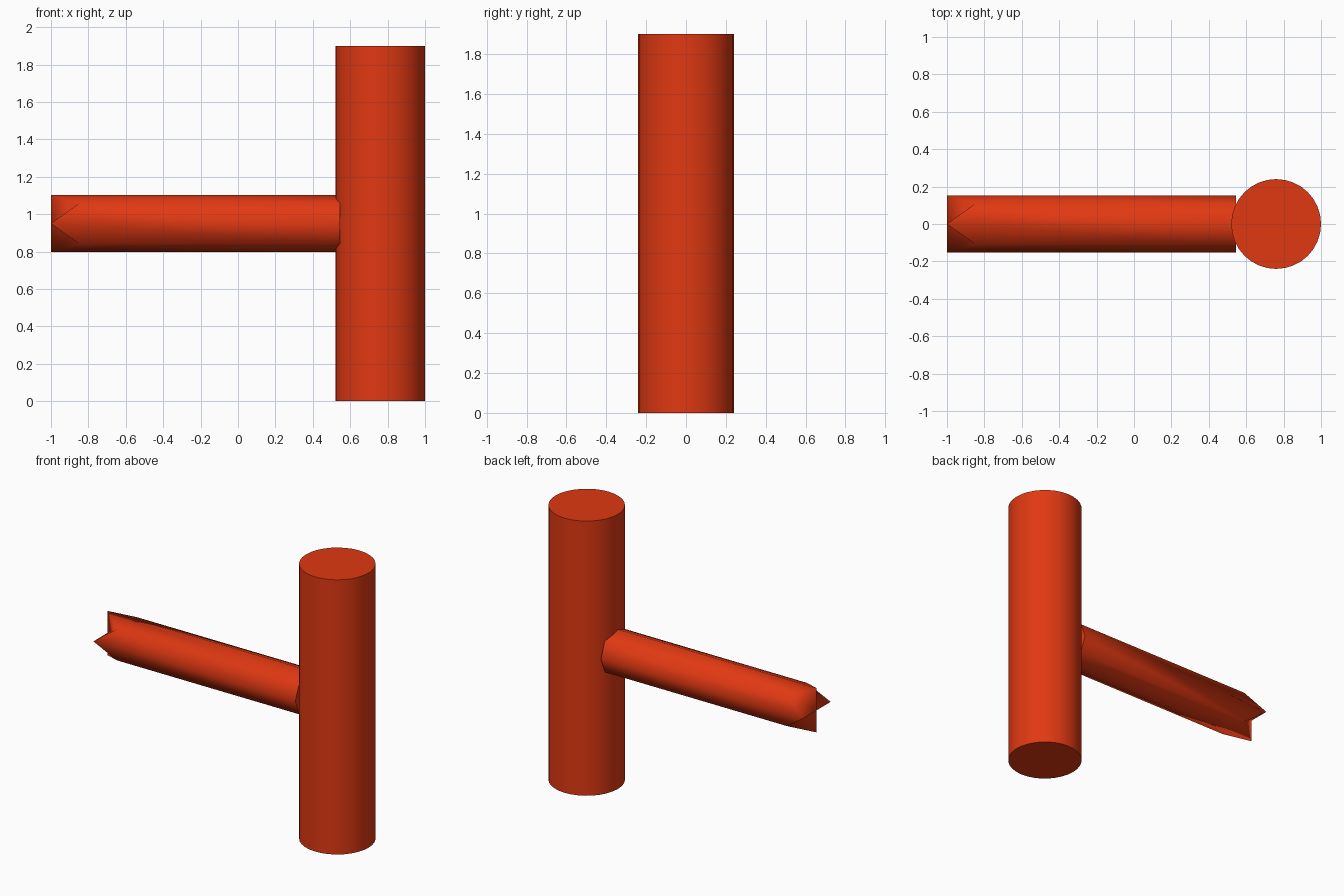
import bpy, bmesh
from math import cos, sin, pi

if "Cube" in bpy.data.objects:
    bpy.data.objects.remove(bpy.data.objects["Cube"])

red = bpy.data.materials.new("red")
red.diffuse_color = (0.75, 0.04, 0.006, 1)
red.use_nodes = True
red.node_tree.nodes["Principled BSDF"].inputs["Base Color"].default_value = red.diffuse_color

# upright head cylinder
bpy.ops.mesh.primitive_cylinder_add(vertices=32, radius=0.24, depth=1.9,
                                    location=(0.76, 0, 0.95))
head = bpy.context.object
head.name = "head"
head.data.materials.append(red)
bpy.ops.object.shade_smooth_by_angle(angle=pi / 6)

# octagonal handle whose far end is notched into a cross-shaped tip
R, TIP, NOTCH, END, Z = 0.153, -1.0, -0.85, 0.545, 0.95
bm = bmesh.new()


def ring_point(x, i):
    a = i * pi / 4
    return bm.verts.new((x, R * cos(a), Z + R * sin(a)))


centre = bm.verts.new((TIP, 0, Z))
front = [ring_point(NOTCH if i % 2 else TIP, i) for i in range(8)]
back = [ring_point(END, i) for i in range(8)]
for i in range(8):
    j = (i + 1) % 8
    bm.faces.new((front[i], front[j], back[j], back[i]))
    bm.faces.new((centre, front[j], front[i]))
bm.faces.new(back)
bmesh.ops.recalc_face_normals(bm, faces=bm.faces)
for f in bm.faces:
    f.smooth = len(f.verts) < 8
for e in bm.edges:
    if any(len(f.verts) == 8 for f in e.link_faces):
        e.smooth = False
mesh = bpy.data.meshes.new("handle")
bm.to_mesh(mesh)
bm.free()
mesh.materials.append(red)
handle = bpy.data.objects.new("handle", mesh)
bpy.context.collection.objects.link(handle)
